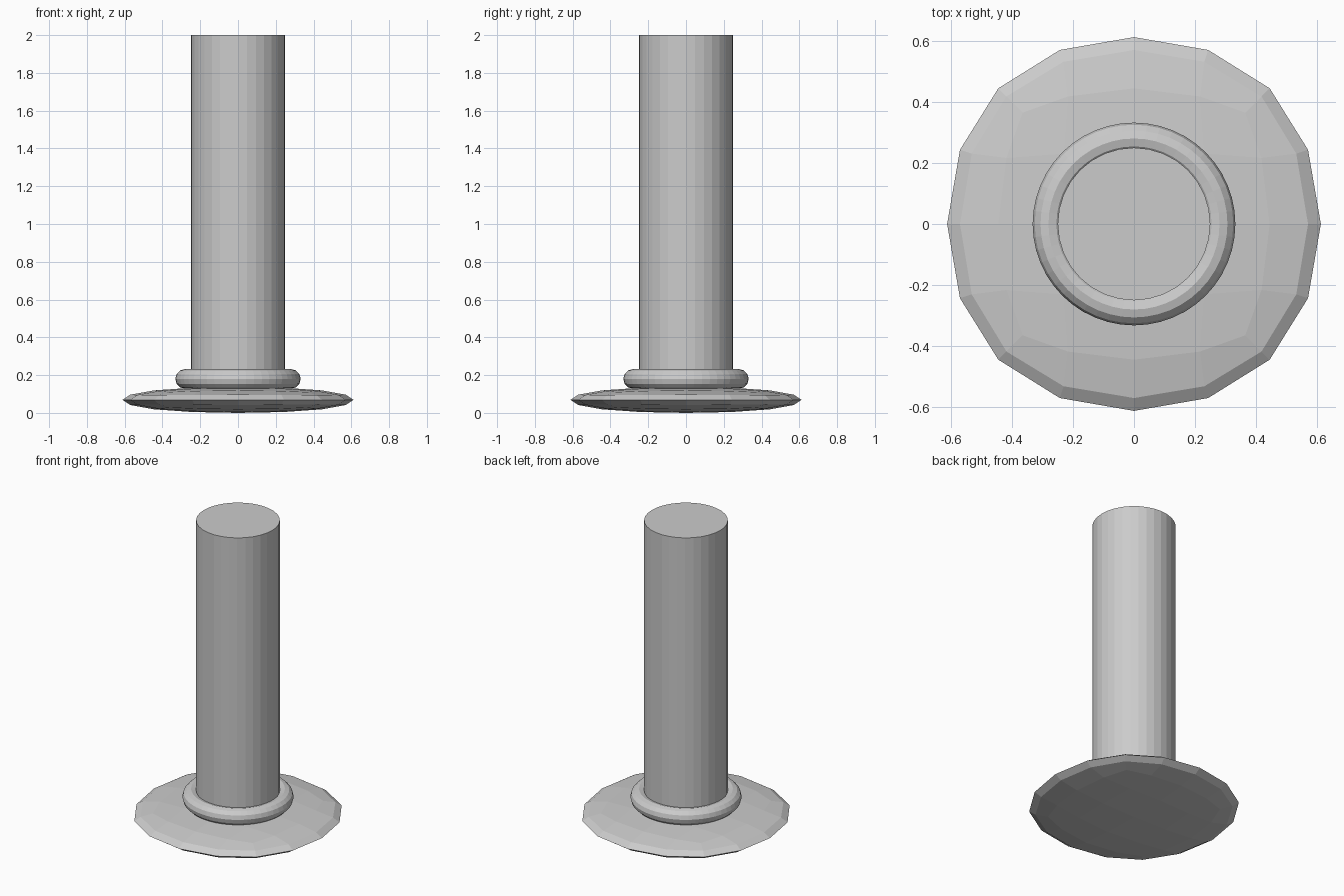
import bpy

if "Cube" in bpy.data.objects:
    bpy.data.objects.remove(bpy.data.objects["Cube"])

# Base disc: subdivided cube flattened into a faceted pad
bpy.ops.mesh.primitive_cube_add(size=2)
base = bpy.context.object
base.name = "base_pad"
sub = base.modifiers.new("rounding", 'SUBSURF')
sub.levels = sub.render_levels = 2
bpy.ops.object.modifier_apply(modifier=sub.name)
half = max(v.co.x for v in base.data.vertices)
for v in base.data.vertices:
    v.co.x *= 0.612 / half
    v.co.y *= 0.612 / half
    v.co.z = 0.069 + v.co.z * 0.069 / half
base.data.polygons.foreach_set("use_smooth", [False] * len(base.data.polygons))

# Rounded collar where the post meets the base
bpy.ops.mesh.primitive_torus_add(major_radius=0.28, minor_radius=0.052,
                                 major_segments=48, minor_segments=12,
                                 location=(0, 0, 0.18))
bpy.context.object.name = "collar"

# Tall post
bottom, top = 0.07, 2.0
bpy.ops.mesh.primitive_cylinder_add(vertices=32, radius=0.25, depth=top - bottom,
                                    location=(0, 0, (top + bottom) / 2))
bpy.context.object.name = "post"
